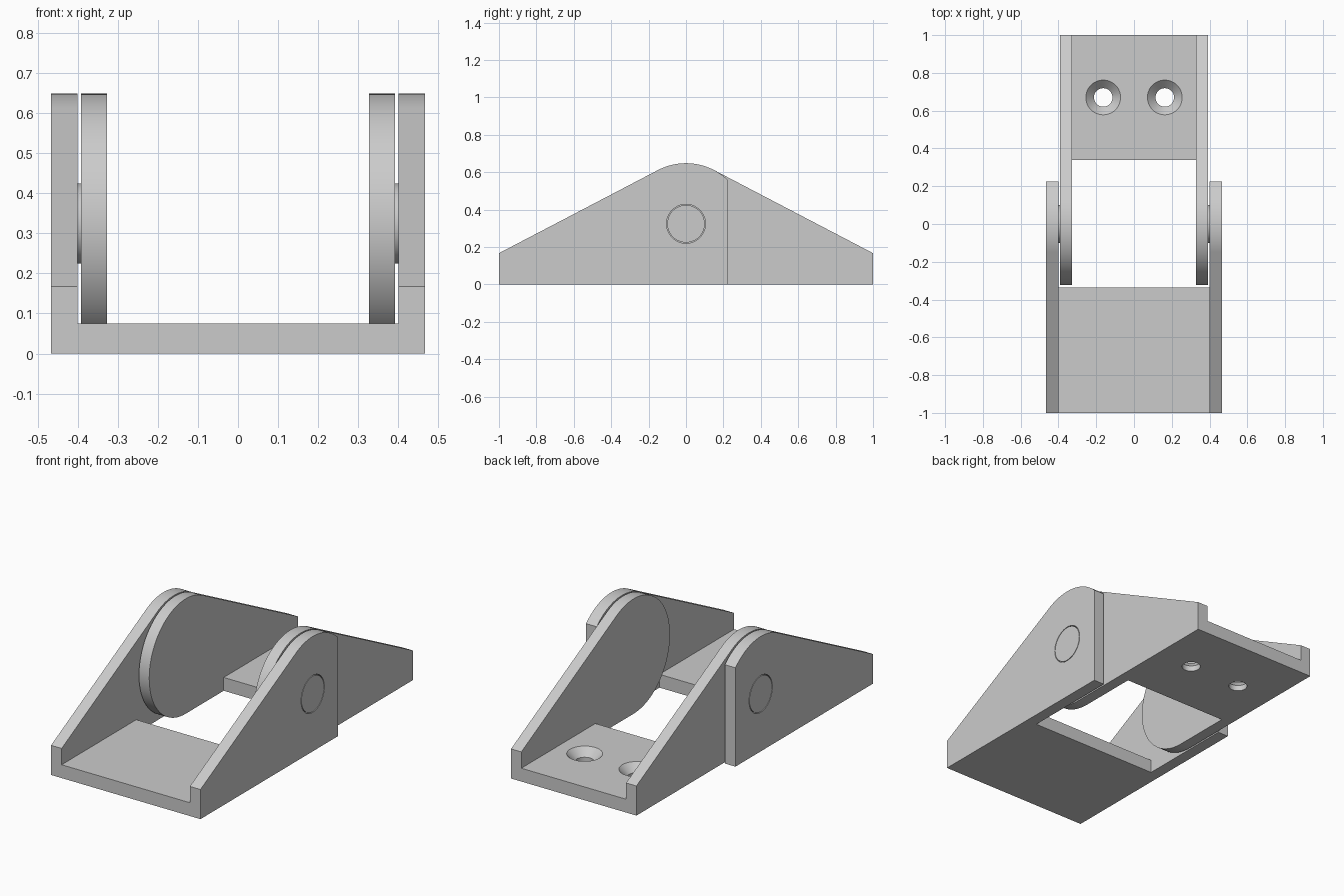
import bpy, bmesh, math

cube = bpy.data.objects.get("Cube")
if cube:
    bpy.data.objects.remove(cube, do_unlink=True)

R = 0.324          # knuckle radius, also the pivot height
END_H = 0.167      # height of the side plates at the far end
FLOOR = 0.075      # base plate thickness
PIN_R = 0.1

grey = bpy.data.materials.new("light_grey")
grey.use_nodes = True
colour = (0.6, 0.6, 0.6, 1)
grey.diffuse_color = colour
grey.node_tree.nodes["Principled BSDF"].inputs["Base Color"].default_value = colour


def finish(name, bm):
    bmesh.ops.recalc_face_normals(bm, faces=bm.faces)
    mesh = bpy.data.meshes.new(name)
    bm.to_mesh(mesh)
    bm.free()
    mesh.materials.append(grey)
    obj = bpy.data.objects.new(name, mesh)
    bpy.context.collection.objects.link(obj)
    return obj


def extrude_x(name, profile, x0, x1):
    """Solid from a (y, z) outline swept from x0 to x1."""
    bm = bmesh.new()
    face = bm.faces.new([bm.verts.new((x0, y, z)) for y, z in profile])
    moved = bmesh.ops.extrude_face_region(bm, geom=[face])["geom"]
    verts = [g for g in moved if isinstance(g, bmesh.types.BMVert)]
    bmesh.ops.translate(bm, vec=(x1 - x0, 0, 0), verts=verts)
    return finish(name, bm)


def box(name, half_w, y0, y1, z1):
    return extrude_x(name, [(y0, 0), (y1, 0), (y1, z1), (y0, z1)], -half_w, half_w)


def lathe(name, rings, x, y, segments=48):
    """Round solid about a vertical axis from (radius, z) rings."""
    bm = bmesh.new()
    loops = [[bm.verts.new((x + r * math.cos(a), y + r * math.sin(a), z))
              for a in (math.tau * i / segments for i in range(segments))]
             for r, z in rings]
    for low, high in zip(loops, loops[1:]):
        for i in range(segments):
            j = (i + 1) % segments
            bm.faces.new((low[i], low[j], high[j], high[i]))
    bm.faces.new(loops[0])
    bm.faces.new(loops[-1])
    return finish(name, bm)


def circle(r, segments=64):
    angles = [math.tau * i / segments for i in range(segments)]
    return [(r * math.cos(a), R + r * math.sin(a)) for a in angles]


def combine(obj, tool, operation):
    """Apply a boolean and discard the tool."""
    mod = obj.modifiers.new("combine", "BOOLEAN")
    mod.operation, mod.solver, mod.object = operation, "EXACT", tool
    bpy.context.view_layer.objects.active = obj
    bpy.ops.object.modifier_apply(modifier=mod.name)
    bpy.data.objects.remove(tool, do_unlink=True)


def smooth(obj):
    bpy.ops.object.select_all(action="DESELECT")
    obj.select_set(True)
    bpy.context.view_layer.objects.active = obj
    bpy.ops.object.shade_smooth_by_angle(angle=math.radians(25))


def cheek_profile(direction, stop_angle):
    """Tapered side plate: far end, tangent slope, then an arc over the pivot."""
    drop = R - END_H
    start = math.acos(R / math.hypot(1, drop)) - math.atan(drop)
    steps = 48
    arc = [start + (stop_angle - start) * i / steps for i in range(steps + 1)]
    points = [(1, 0), (1, END_H)]
    points += [(R * math.cos(a), R + R * math.sin(a)) for a in arc]
    return [(direction * y, z) for y, z in points]


# Outer leaf: base plate, square-ended cheeks, pin holes
BACK = 0.225
outer_outline = cheek_profile(-1, math.pi - math.acos(BACK / R)) + [(BACK, 0)]
outer = box("outer_leaf", 0.43, -1, -0.335, FLOOR)
for side in (1, -1):
    cheek = extrude_x("outer_cheek", outer_outline, side * 0.4, side * 0.466)
    hole = extrude_x("pin_hole", circle(PIN_R + 0.004), side * 0.396, side * 0.5)
    combine(cheek, hole, "DIFFERENCE")
    combine(outer, cheek, "UNION")
smooth(outer)

# Inner leaf: base plate, round-ended cheeks, pivot pins
inner_outline = cheek_profile(1, 1.5 * math.pi)
inner = box("inner_leaf", 0.36, 0.34, 1, FLOOR)
for side in (1, -1):
    cheek = extrude_x("inner_cheek", inner_outline, side * 0.327, side * 0.391)
    pin = extrude_x("pivot_pin", circle(PIN_R), side * 0.36, side * 0.466)
    combine(cheek, pin, "UNION")
    combine(inner, cheek, "UNION")

# Countersunk screw holes
SINK_R, HOLE_R = 0.092, 0.049
rings = [(HOLE_R, -0.02), (HOLE_R, FLOOR - SINK_R + HOLE_R),
         (SINK_R, FLOOR), (SINK_R, FLOOR + 0.02)]
for x in (0.163, -0.163):
    combine(inner, lathe("screw_hole", rings, x, 0.67), "DIFFERENCE")
smooth(inner)
